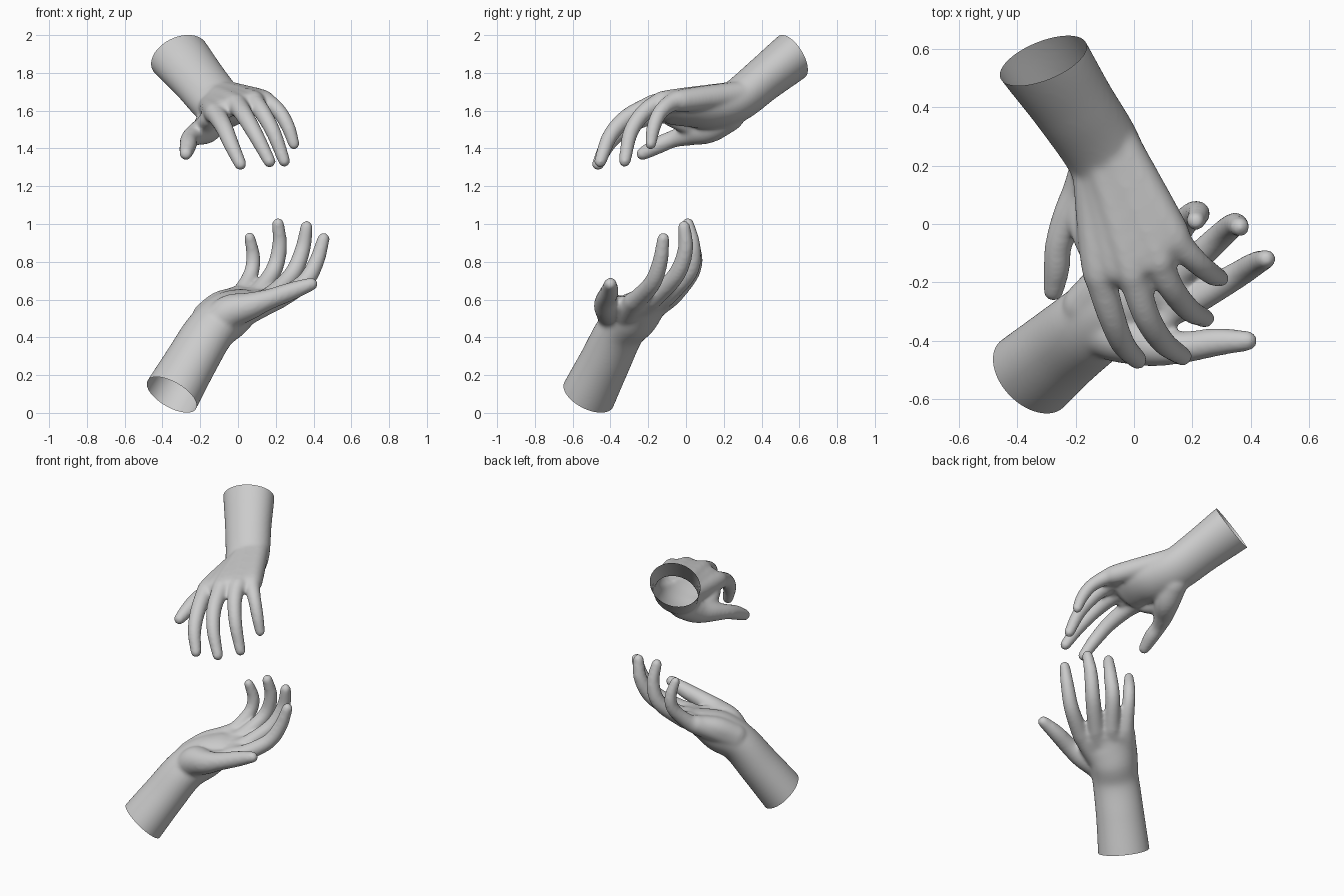
import bpy, bmesh, math
from mathutils import Vector


def catmull(p0, p1, p2, p3, t):
    return 0.5 * (2 * p1 + (p2 - p0) * t + (2 * p0 - 5 * p1 + 4 * p2 - p3) * t * t
                  + (3 * p1 - p0 - 3 * p2 + p3) * t ** 3)


def resample(keys, steps=6):
    """Smooth curve through (x, y, z, half_width, half_thickness) keys."""
    k = [2 * keys[0] - keys[1]] + keys + [2 * keys[-1] - keys[-2]]
    out = [catmull(*k[i:i + 4], s / steps) for i in range(len(keys) - 1) for s in range(steps)]
    return out + [keys[-1]]


def tube(bm, points, across, sides=20):
    """Round-ended tube; each point is (x, y, z, r) or (x, y, z, a, b)."""
    pts = resample([Vector(p if len(p) == 5 else (*p, p[3])) for p in points])
    rows = []
    for i, p in enumerate(pts):
        tan = (pts[min(i + 1, len(pts) - 1)].to_3d() - pts[max(i - 1, 0)].to_3d()).normalized()
        rows.append((Vector(p[:3]), tan, p[3], p[4]))

    def cap(row, sign):
        c, t, a, b = row
        return [(c + t * sign * min(a, b) * math.sin(q), t, a * math.cos(q), b * math.cos(q))
                for q in (0.4, 0.8, 1.15, 1.45)]
    rows = cap(rows[0], -1)[::-1] + rows + cap(rows[-1], 1)
    rings = []
    for c, t, a, b in rows:
        s = (across - t * across.dot(t)).normalized()
        n = t.cross(s)
        rings.append([bm.verts.new(c + s * a * math.cos(w) + n * b * math.sin(w))
                      for w in (2 * math.pi * j / sides for j in range(sides))])
    for r0, r1 in zip(rings, rings[1:]):
        for j in range(sides):
            k = (j + 1) % sides
            bm.faces.new((r0[j], r0[k], r1[k], r1[j]))
    bm.faces.new(rings[0][::-1])
    bm.faces.new(rings[-1])


def web(f, g):
    """Filler flesh between two neighbouring fingers, ending at the web of skin."""
    k = [(Vector(a) + Vector(b)) / 2 for a, b in zip(f[:3], g[:3])]
    k[2] = k[1].lerp(k[2], 0.6)
    return [(*p[:3], p[3] * s) for p, s in zip(k, (1, 0.97, 0.8))]


def hand(name, across, arm, thumb, fingers, cut_co, cut_no):
    bm = bmesh.new()
    across = Vector(across).normalized()
    tube(bm, arm, across, 32)
    for d in thumb + fingers + [web(f, g) for f, g in zip(fingers, fingers[1:])]:
        tube(bm, d, across)
    mesh = bpy.data.meshes.new(name)
    bm.to_mesh(mesh)
    bm.free()
    ob = bpy.data.objects.new(name, mesh)
    bpy.context.collection.objects.link(ob)
    # fuse the tubes into one skin
    m = ob.modifiers.new("fuse", 'REMESH')
    m.mode = 'VOXEL'
    m.voxel_size = 0.0095
    m = ob.modifiers.new("soften", 'SMOOTH')
    m.factor, m.iterations = 0.5, 18
    dg = bpy.context.evaluated_depsgraph_get()
    skin = bpy.data.meshes.new_from_object(ob.evaluated_get(dg))
    ob.modifiers.clear()
    ob.data = skin
    # open end of the forearm
    bm = bmesh.new()
    bm.from_mesh(skin)
    bmesh.ops.bisect_plane(bm, geom=bm.verts[:] + bm.edges[:] + bm.faces[:],
                           plane_co=cut_co, plane_no=cut_no, clear_outer=True)
    for f in bm.faces:
        f.smooth = True
    bm.to_mesh(skin)
    bm.free()
    skin.name = name


# upper hand, reaching down: forearm and palm core, thumb with its web, fingers from index to little
hand("upper_hand", (.72, .50, .47),
     [(-.40, .69, 1.99, .168, .132), (-.31, .56, 1.885, .162, .13), (-.21, .41, 1.765, .147, .118),
      (-.115, .265, 1.65, .14, .112), (-.06, .14, 1.61, .135, .10), (-.015, .03, 1.605, .13, .075),
      (.0, -.075, 1.607, .128, .054)],
     [
         [(-.13, .23, 1.57, .08), (-.165, .12, 1.505, .078), (-.222, .02, 1.475, .06),
          (-.258, -.07, 1.45, .047), (-.265, -.15, 1.415, .046), (-.276, -.23, 1.372, .036)],
         [(-.17, .10, 1.52, .055), (-.175, .0, 1.53, .05), (-.155, -.08, 1.555, .042)],
     ],
     [
         [(-.15, .21, 1.625, .065), (-.125, -.12, 1.592, .06), (-.108, -.21, 1.57, .053),
          (-.072, -.33, 1.507, .047), (-.035, -.415, 1.42, .042), (.013, -.466, 1.316, .034)],
         [(-.115, .23, 1.675, .065), (-.02, -.12, 1.638, .06), (.005, -.205, 1.618, .052),
          (.045, -.32, 1.557, .047), (.10, -.405, 1.46, .042), (.167, -.454, 1.331, .034)],
         [(-.08, .25, 1.69, .065), (.07, -.08, 1.655, .058), (.093, -.15, 1.638, .051),
          (.135, -.23, 1.582, .045), (.19, -.295, 1.48, .041), (.245, -.324, 1.333, .033)],
         [(-.05, .28, 1.688, .068), (.115, -.005, 1.655, .062), (.16, -.075, 1.642, .049),
          (.222, -.137, 1.59, .041), (.267, -.172, 1.51, .038), (.296, -.187, 1.423, .031)],
     ], (-.31, .56, 1.885), (-.38, .78, .50))

# lower hand, palm turned up
hand("lower_hand", (.70, -.60, -.08),
     [(-.42, -.575, -.03, .163, .142), (-.35, -.515, .098, .158, .14), (-.25, -.43, .27, .148, .13),
      (-.15, -.35, .432, .143, .123), (-.055, -.272, .515, .14, .125), (.03, -.215, .567, .132, .092),
      (.095, -.18, .592, .122, .057)],
     [
         [(-.12, -.37, .48, .085), (-.04, -.385, .535, .092), (.06, -.415, .565, .074),
          (.16, -.423, .60, .056), (.28, -.405, .643, .049), (.388, -.40, .682, .036)],
         [(-.02, -.36, .54, .06), (.07, -.345, .565, .052), (.14, -.30, .58, .042)],
         # heel of the hand below the little finger
         [(-.17, -.28, .51, .075), (-.10, -.20, .57, .072), (-.03, -.12, .605, .06)],
     ],
     [
         [(-.08, -.345, .46, .065), (.15, -.28, .577, .06), (.215, -.255, .602, .053),
          (.35, -.177, .69, .047), (.415, -.137, .80, .042), (.453, -.12, .922, .034)],
         [(-.11, -.325, .46, .065), (.11, -.21, .583, .06), (.17, -.16, .617, .052),
          (.287, -.05, .732, .047), (.342, -.003, .865, .042), (.363, -.01, .985, .034)],
         [(-.14, -.29, .475, .065), (.05, -.14, .595, .059), (.10, -.09, .628, .051),
          (.187, .02, .75, .046), (.22, .037, .88, .041), (.212, .01, 1.002, .033)],
         [(-.175, -.275, .495, .07), (-.02, -.105, .605, .062), (.02, -.05, .64, .049),
          (.07, .032, .74, .041), (.08, .05, .83, .038), (.062, .025, .93, .03)],
     ], (-.35, -.515, .095), (-.50, -.45, -.74))
